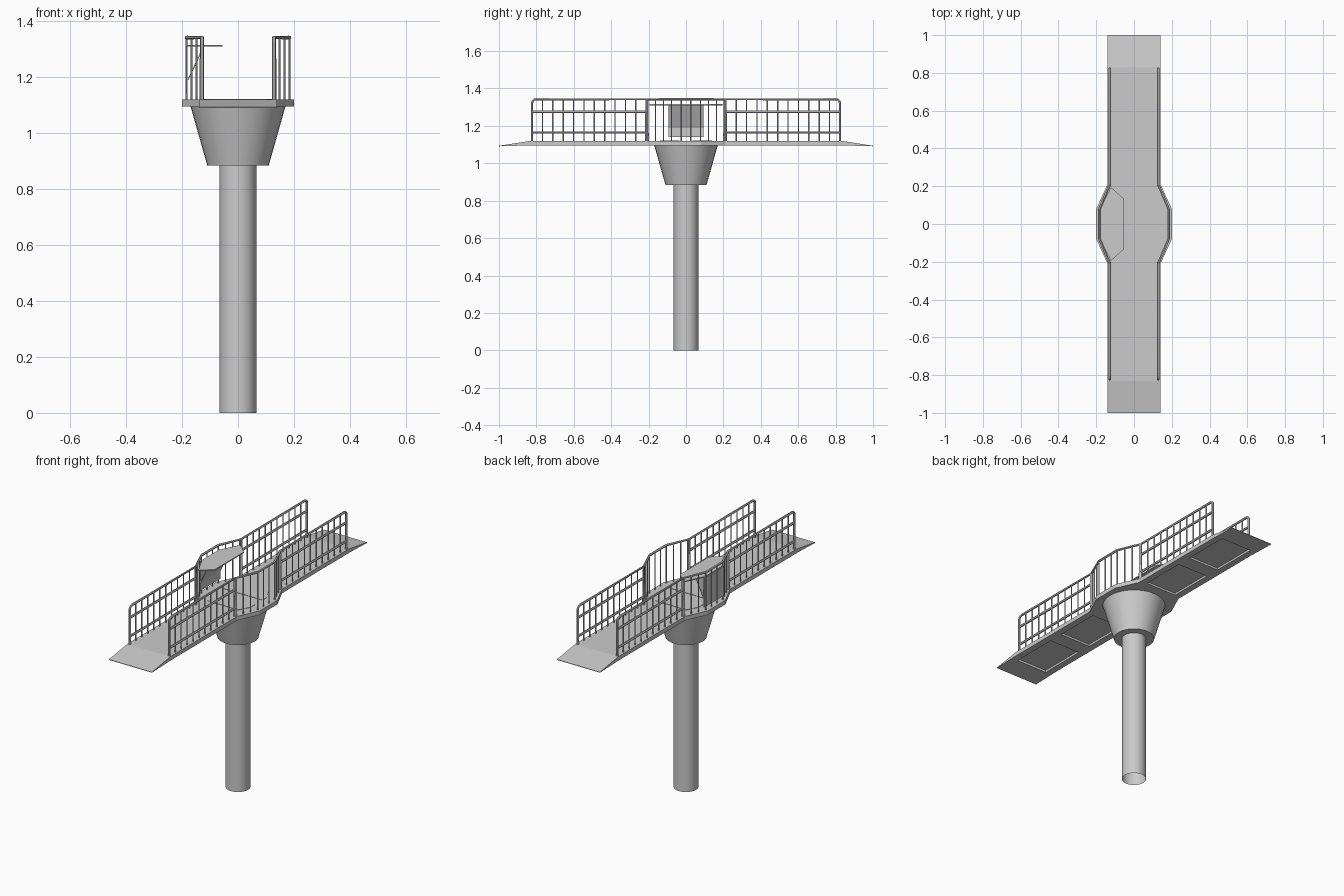
import bpy, bmesh, math

if "Cube" in bpy.data.objects:
    bpy.data.objects.remove(bpy.data.objects["Cube"])

COL = bpy.context.scene.collection


def mesh_obj(name, bm):
    bmesh.ops.recalc_face_normals(bm, faces=bm.faces)
    me = bpy.data.meshes.new(name)
    bm.to_mesh(me)
    bm.free()
    ob = bpy.data.objects.new(name, me)
    COL.objects.link(ob)
    return ob


def prism(name, pts, vec):
    """Extrude a closed polygon of 3D points along vec."""
    bm = bmesh.new()
    f = bm.faces.new([bm.verts.new(p) for p in pts])
    r = bmesh.ops.extrude_face_region(bm, geom=[f])
    vs = [v for v in r["geom"] if isinstance(v, bmesh.types.BMVert)]
    bmesh.ops.translate(bm, verts=vs, vec=vec)
    return mesh_obj(name, bm)


def tubes(name, paths, radius):
    """Round bars along several poly-line paths, as one mesh."""
    cu = bpy.data.curves.new(name, 'CURVE')
    cu.dimensions = '3D'
    cu.bevel_depth = radius
    cu.bevel_resolution = 1
    cu.use_fill_caps = True
    for p in paths:
        s = cu.splines.new('POLY')
        s.points.add(len(p) - 1)
        for q, c in zip(s.points, p):
            q.co = (*c, 1)
    ob = bpy.data.objects.new(name, cu)
    COL.objects.link(ob)
    select(ob)
    bpy.ops.object.convert(target='MESH')
    ob = bpy.context.object
    smooth(ob)
    return ob


def select(ob):
    bpy.ops.object.select_all(action='DESELECT')
    ob.select_set(True)
    bpy.context.view_layer.objects.active = ob


def smooth(ob):
    select(ob)
    bpy.ops.object.shade_smooth_by_angle(angle=math.radians(50))


def mirror(ob, x, y):
    m = ob.modifiers.new("mirror", 'MIRROR')
    m.use_axis = (x, y, False)
    m.use_mirror_merge = False


def rings(name, profile, n=32):
    """Open round surface through (radius, z) pairs."""
    bm = bmesh.new()
    loops = [[bm.verts.new((r * math.cos(2 * math.pi * i / n), r * math.sin(2 * math.pi * i / n), z))
              for i in range(n)] for r, z in profile]
    for a, b in zip(loops, loops[1:]):
        for i in range(n):
            j = (i + 1) % n
            bm.faces.new((a[i], a[j], b[j], b[i]))
    ob = mesh_obj(name, bm)
    smooth(ob)
    return ob


# Column and flared head
rings("column", [(0.066, 0), (0.066, 0.885)])
rings("column_head", [(0.066, 0.885), (0.11, 0.885), (0.17, 1.097)])

# Octagonal platform
B, T = 1.096, 1.12
corner = [(0.14, -0.21), (0.2, -0.08), (0.2, 0.08), (0.14, 0.21)]
octagon = corner + [(-x, -y) for x, y in corner]
prism("platform", [(x, y, B) for x, y in octagon], (0, 0, T - B))

# Walkways with sloped ends and recesses underneath
walk = prism("walkway", [(-0.14, 0.21, B), (-0.14, 0.21, T), (-0.14, 0.83, T),
                         (-0.14, 1.0, 1.094), (-0.14, 1.0, 1.091), (-0.14, 0.83, B)], (0.28, 0, 0))
for i, (a, b) in enumerate([(0.23, 0.5), (0.59, 0.87)]):
    cut = prism("recess_cutter_%d" % i, [(-0.1, a, 1.05), (0.1, a, 1.05), (0.1, b, 1.05), (-0.1, b, 1.05)],
                (0, 0, 0.058))
    cut.hide_render = True
    cut.hide_viewport = True
    m = walk.modifiers.new("recess", 'BOOLEAN')
    m.operation = 'DIFFERENCE'
    m.solver = 'EXACT'
    m.object = cut
mirror(walk, False, True)

# Thin floor plates on the platform
plate = prism("floor_plate", [(x, y, T - 0.002) for x, y in
              [(-0.135, 0.035), (0.135, 0.035), (0.135, 0.075), (0.1, 0.14), (-0.1, 0.14), (-0.135, 0.075)]],
              (0, 0, 0.004))
mirror(plate, False, True)

# Walkway railings
RX, TOP, Y0, Y1, R = 0.128, 1.342, 0.213, 0.823, 0.02
bend = [(RX, Y1 - R + R * math.sin(t), TOP - R + R * math.cos(t))
        for t in (k * math.pi / 8 for k in range(5))]
frame = [[(RX, Y0, T), (RX, Y0, TOP), *bend, (RX, Y1, T)]]
frame += [[(RX, Y0, z), (RX, Y1, z)] for z in (1.275, 1.165)]
mirror(tubes("walkway_rail_frame", frame, 0.007), True, True)
bars = []
for i in range(1, 11):
    y = Y0 + (Y1 - Y0) * i / 11
    bars.append([(RX, y, T), (RX, y, TOP)])
mirror(tubes("walkway_rail_bars", bars, 0.004), True, True)

# Platform railings
path = [(0.13, -0.205), (0.184, -0.078), (0.184, 0.078), (0.13, 0.205)]
rail = [[(*path[0], T), *[(x, y, TOP) for x, y in path], (*path[3], T)]]
mirror(tubes("platform_rail_frame", rail, 0.007), True, False)
bars = []
for (ax, ay), (bx, by) in zip(path, path[1:]):
    for k in range(1, 4):
        t = k / 3
        x, y = ax + (bx - ax) * t, ay + (by - ay) * t
        if y < 0.2:
            bars.append([(x, y, T), (x, y, TOP)])
mirror(tubes("platform_rail_bars", bars, 0.004), True, False)

# Table leaf with back board and sloping brace
leaf = [(-0.055, -0.135), (-0.055, 0.135), (-0.122, 0.195), (-0.18, 0.078), (-0.18, -0.078), (-0.122, -0.195)]
prism("table_top", [(x, y, 1.31) for x, y in leaf], (0, 0, 0.006))
prism("table_back_board", [(-0.184, -0.093, 1.14), (-0.18, -0.093, 1.14),
                           (-0.18, -0.093, 1.312), (-0.184, -0.093, 1.312)], (0, 0.186, 0))
prism("table_brace", [(-0.181, -0.093, 1.19), (-0.177, -0.093, 1.19),
                      (-0.12, -0.093, 1.312), (-0.125, -0.093, 1.312)], (0, 0.186, 0))
